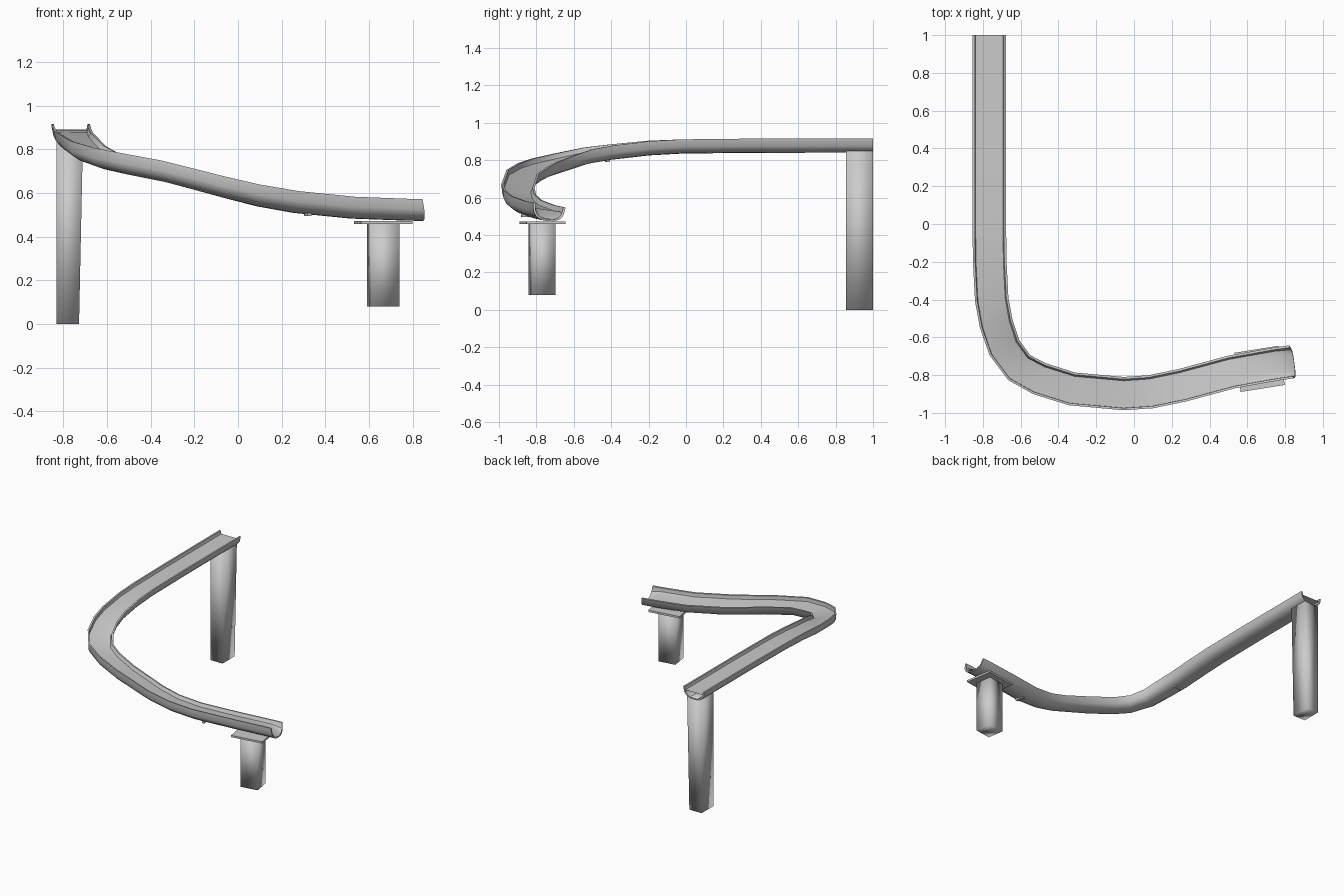
import bpy, bmesh, math
from mathutils import Vector, Matrix

if "Cube" in bpy.data.objects:
    bpy.data.objects.remove(bpy.data.objects["Cube"])

UP = Vector((0, 0, 1))

# Trough centreline: x, y, z of the underside, bank angle in degrees
PATH = [(-.766, 1, .84, 0), (-.766, .35, .839, 0), (-.766, -.02, .835, 0),
        (-.765, -.2, .825, 1), (-.756, -.4, .802, 2), (-.735, -.53, .78, 4),
        (-.695, -.66, .742, 7), (-.615, -.77, .71, 8), (-.505, -.83, .685, 8),
        (-.33, -.885, .65, 8), (-.055, -.91, .577, 8), (.09, -.90, .541, 8),
        (.26, -.865, .511, 8), (.52, -.795, .485, 8), (.76, -.752, .476, 8),
        (.85, -.74, .474, 8)]

# Half profiles (sideways, up), from the rim to the middle
OUTER = [(-.089, .076), (-.081, .036), (-.064, .015), (-.035, .003), (0, 0)]
INNER = [(-.077, .076), (-.070, .040), (-.055, .021), (-.031, .010), (0, .007)]
WATER = [(-.073, .052), (-.060, .052), (-.045, .052), (-.025, .052), (0, .052)]
SPILL = [(-.070, .042), (-.055, .023), (-.045, .017), (-.031, .012), (0, .009)]


def mirrored(half):
    return half + [(-u, v) for u, v in reversed(half[:-1])]


def finish(name, bm, angle=None):
    bmesh.ops.recalc_face_normals(bm, faces=bm.faces)
    mesh = bpy.data.meshes.new(name)
    bm.to_mesh(mesh)
    bm.free()
    obj = bpy.data.objects.new(name, mesh)
    bpy.context.collection.objects.link(obj)
    if angle is not None:
        bpy.context.view_layer.objects.active = obj
        obj.select_set(True)
        bpy.ops.object.shade_smooth_by_angle(angle=math.radians(angle))
        obj.select_set(False)
    return obj


def sweep(name, profile_at, closed, angle):
    bm = bmesh.new()
    pts = [Vector(p[:3]) for p in PATH]
    last = len(pts) - 1
    rings = []
    for i, p in enumerate(pts):
        t = Vector((0, 0, 0))
        if i > 0:
            t += (p - pts[i - 1]).normalized()
        if i < last:
            t += (pts[i + 1] - p).normalized()
        t.z = 0
        t.normalize()
        bank = math.radians(PATH[i][3])
        tall = 1 + .14 * PATH[i][3] / 8
        side0 = t.cross(UP)
        side = side0 * math.cos(bank) + UP * math.sin(bank)
        up = UP * math.cos(bank) - side0 * math.sin(bank)
        lean = -.2 if i == last else 0
        rings.append([bm.verts.new(p + side * u + up * v * tall + t * v * lean)
                      for u, v in profile_at(i, last)])
    n = len(rings[0])
    for a, b in zip(rings, rings[1:]):
        for j in range(n if closed else n - 1):
            k = (j + 1) % n
            bm.faces.new((a[j], a[k], b[k], b[j]))
    if closed:
        h = n // 2
        for r in (rings[0], rings[-1]):
            for j in range(h - 1):
                bm.faces.new((r[j], r[j + 1], r[n - 2 - j], r[n - 1 - j]))
    return finish(name, bm, angle)


def box(name, centre, size, turn=0, smooth=None):
    bm = bmesh.new()
    bmesh.ops.create_cube(bm, size=1, matrix=Matrix.Translation(centre)
                          @ Matrix.Rotation(math.radians(turn), 4, 'Z')
                          @ Matrix.Diagonal((*size, 1)))
    return finish(name, bm, smooth)


# Banked trough with walls of even thickness
shell = mirrored(OUTER) + mirrored(INNER)[::-1]
sweep("trough", lambda i, last: shell, True, 30)

# Water surface, dropping to the trough floor at the lower end
sweep("water", lambda i, last: mirrored(SPILL if i == last else WATER), False, 60)

# Tall post under the high end, slightly wider at the top
post = box("tall_post", (-.77, .928, .425), (.12, .144, .85), 0, 180)
for v in post.data.vertices:
    if v.co.z < .1 and v.co.x > -.77:
        v.co.x -= .018

# Short post and plate under the low end
box("short_post", (.665, -.77, .27), (.13, .125, .38), 9, 180)
box("support_plate", (.665, -.767, .466), (.237, .21, .014), 9)

# Small joint blocks beneath the trough
box("joint_block_upper", (-.753, -.42, .797), (.06, .02, .014), 5)
box("joint_block_lower", (.32, -.85, .502), (.02, .06, .014), 14)
